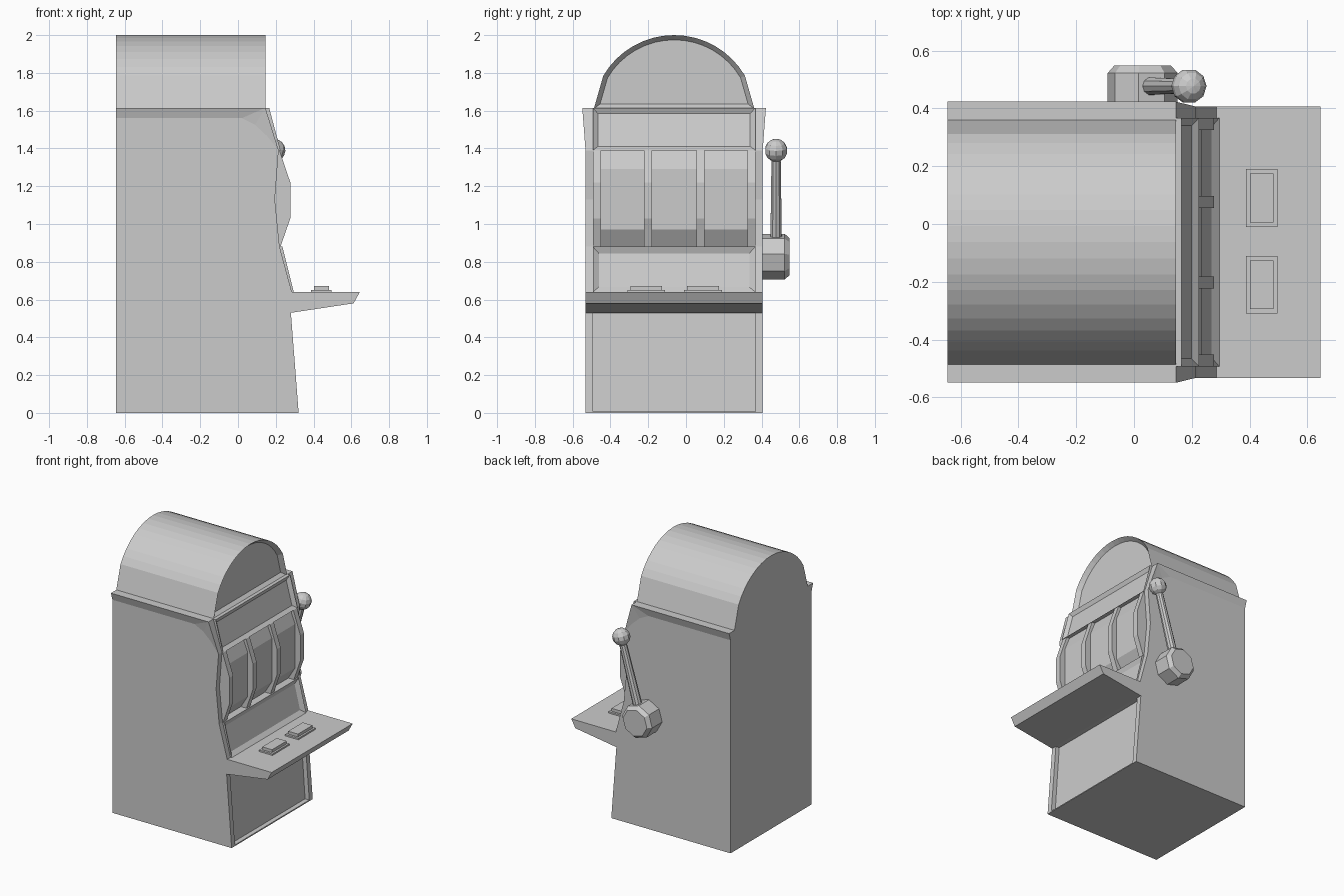
import bpy, bmesh, math
from mathutils import Matrix, Vector

if "Cube" in bpy.data.objects:
    bpy.data.objects.remove(bpy.data.objects["Cube"])

C = -0.063      # y of the cabinet centre line
BACK = -0.645   # x of the flat back
HALF = 0.469    # half width of cabinet
CORE = 0.43     # half width between the side panels

grey = bpy.data.materials.new("light_grey")
grey.diffuse_color = (0.6, 0.6, 0.6, 1)
grey.use_nodes = True
grey.node_tree.nodes["Principled BSDF"].inputs["Base Color"].default_value = grey.diffuse_color


def finish(name, bm):
    bmesh.ops.recalc_face_normals(bm, faces=bm.faces)
    me = bpy.data.meshes.new(name)
    bm.to_mesh(me)
    bm.free()
    me.materials.append(grey)
    ob = bpy.data.objects.new(name, me)
    bpy.context.collection.objects.link(ob)
    return ob


def prism(name, pts, lo, hi, along="y", frame=None):
    """Extrude a profile; frame=(margin, depth) recesses the face most towards +x."""
    bm = bmesh.new()
    place = (lambda a, b, t: (a, t, b)) if along == "y" else (lambda a, b, t: (t, a, b))
    face = bm.faces.new([bm.verts.new(place(a, b, lo)) for a, b in pts])
    ext = bmesh.ops.extrude_face_region(bm, geom=[face], use_keep_orig=True)
    move = Vector(place(0, 0, hi - lo))
    for v in ext["geom"]:
        if isinstance(v, bmesh.types.BMVert):
            v.co += move
    bmesh.ops.recalc_face_normals(bm, faces=bm.faces)
    if frame:
        bm.normal_update()
        front = max(bm.faces, key=lambda f: f.normal.x)
        bmesh.ops.inset_region(bm, faces=[front], thickness=frame[0], depth=0, use_even_offset=True)
        n = front.normal.copy()
        for v in front.verts:
            v.co -= n * frame[1]
    return finish(name, bm)


# Inner cabinet: recessed lower door and bulged reel face
prism("cabinet_core", [(BACK, 0), (0.287, 0), (0.25, 0.53), (0.2, 0.64), (0.18, 0.88),
                       (0.235, 0.97), (0.235, 1.29), (0.195, 1.39), (0.13, 1.615), (BACK, 1.615)],
      C - CORE, C + CORE)
prism("door_sill", [(0.2, 0), (0.321, 0), (0.32, 0.008), (0.2, 0.008)], C - CORE, C + CORE)

# Side panels and the flared trim along their top edge
side_pts = [(BACK, 0), (0.321, 0), (0.28, 0.53), (0.285, 0.64), (0.22, 0.88),
            (0.195, 1.13), (0.215, 1.39), (0.145, 1.615), (BACK, 1.615)]
trim_low = [(BACK, 1.56), (0.02, 1.56), (0.09, 1.525), (0.155, 1.465), (0.215, 1.39)]
for s, side in ((1, "lever"), (-1, "plain")):
    prism(side + "_side_panel", side_pts, *sorted((C + s * CORE, C + s * HALF)))
    bm = bmesh.new()
    low = [bm.verts.new((x, C + s * HALF, z)) for x, z in trim_low]
    top = [bm.verts.new((x, C + s * 0.486, 1.615)) for x in (BACK, 0.145)]
    inn = [bm.verts.new((x, C + s * HALF, 1.615)) for x in (BACK, 0.145)]
    bm.faces.new((low[0], low[1], top[1], top[0]))
    for a, b in zip(low[1:], low[2:]):
        bm.faces.new((a, b, top[1]))
    bm.faces.new((top[0], top[1], inn[1], inn[0]))
    bm.faces.new((low[0], top[0], inn[0]))
    bm.faces.new((low[-1], inn[1], top[1]))
    bm.faces.new(low + [inn[1], inn[0]])
    finish(side + "_flared_trim", bm)

# Arched top with a recessed sign face
R, zc = 0.4345, 1.5655
a0 = math.asin(0.375 / R)
arc = [(C + R * math.sin(a), zc + R * math.cos(a))
       for a in (a0 - 2 * a0 * i / 16 for i in range(17))]
prism("arched_top", [(C + 0.425, 1.61)] + arc + [(C - 0.425, 1.61)],
      BACK, 0.145, along="x", frame=(0.025, 0.03))

# Framed display panels above and below the reels
prism("upper_panel", [(0.09, 1.615), (0.165, 1.615), (0.225, 1.39), (0.09, 1.39)],
      C - CORE, C + CORE, frame=(0.027, 0.02))
prism("lower_panel", [(0.15, 0.64), (0.295, 0.64), (0.235, 0.88), (0.15, 0.88)],
      C - CORE, C + CORE, frame=(0.032, 0.02))

# Bars between the reels
bar = [(0.17, 0.88), (0.225, 0.88), (0.277, 1.03), (0.277, 1.22), (0.22, 1.39), (0.17, 1.39)]
for i, dy in enumerate((-0.409, -0.139, 0.139, 0.409)):
    prism(f"reel_bar_{i + 1}", bar, C + dy - 0.021, C + dy + 0.021)

# Shelf with two stepped buttons
prism("shelf", [(0.2, 0.53), (0.28, 0.53), (0.612, 0.58), (0.645, 0.64), (0.2, 0.64)],
      C - HALF, C + HALF)
for i, y in enumerate((-0.21, 0.09)):
    for part, x0, x1, z1, h in (("base", 0.387, 0.496, 0.651, 0.1), ("button", 0.402, 0.482, 0.672, 0.084)):
        prism(f"{part}_{i + 1}", [(x0, 0.63), (x1, 0.63), (x1, z1), (x0, z1)], y - h, y + h)

# Lever: tilted octagonal hub, tapered rod and ball
tilt = math.atan2(0.16, 0.563)
hub_c, ball_c = Vector((0.03, 0, 0.827)), Vector((0.19, 0.477, 1.39))
bm = bmesh.new()
rings = []
for y, r in ((C + HALF - 0.01, 0.122), (0.522, 0.122), (0.549, 0.098)):
    angs = [tilt + math.pi * (k + 0.5) / 4 for k in range(8)]
    rings.append([bm.verts.new((hub_c.x + r * math.sin(a), y, hub_c.z + r * math.cos(a))) for a in angs])
for a, b in zip(rings, rings[1:]):
    for k in range(8):
        bm.faces.new((a[k], a[(k + 1) % 8], b[(k + 1) % 8], b[k]))
bm.faces.new(rings[0])
bm.faces.new(rings[-1])
finish("lever_hub", bm)

base = Vector((0.05, 0.477, 0.9))
axis = ball_c - base
turn = axis.to_track_quat("Z", "Y").to_matrix().to_4x4()
bm = bmesh.new()
bmesh.ops.create_cone(bm, cap_ends=True, segments=10, radius1=0.032, radius2=0.025, depth=axis.length,
                      matrix=Matrix.Translation((base + ball_c) / 2) @ turn)
finish("lever_rod", bm)
bm = bmesh.new()
bmesh.ops.create_uvsphere(bm, u_segments=10, v_segments=7, radius=0.061,
                          matrix=Matrix.Translation(ball_c) @ turn)
finish("lever_ball", bm)
